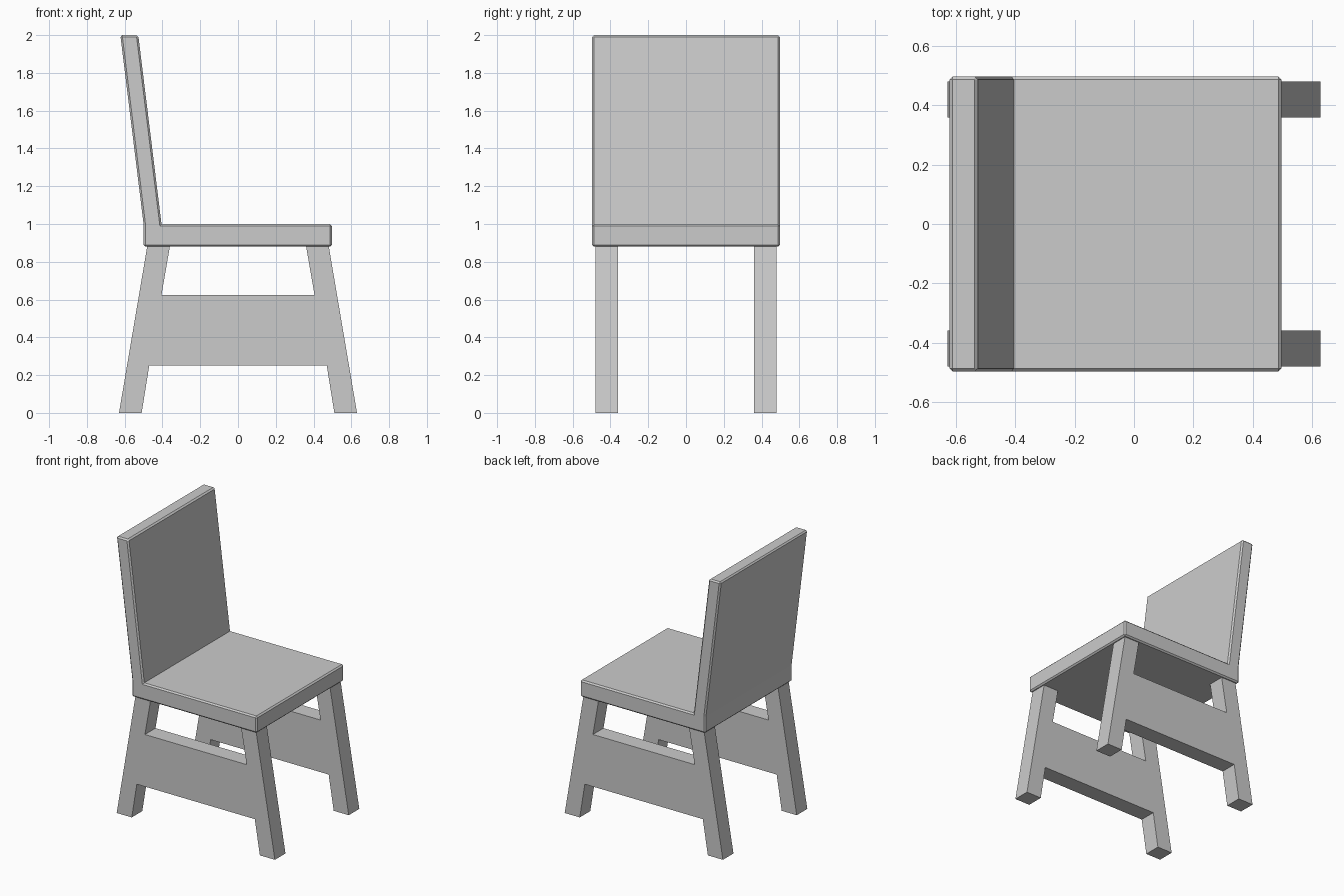
import bpy, bmesh

if "Cube" in bpy.data.objects:
    bpy.data.objects.remove(bpy.data.objects["Cube"])


def extrude_profile(name, pts, y0, y1, bevel=0.0):
    """Extrude an xz outline (counter-clockwise seen from -y) from y0 to y1."""
    bm = bmesh.new()
    face = bm.faces.new([bm.verts.new((x, y0, z)) for x, z in pts])
    ext = bmesh.ops.extrude_face_region(bm, geom=[face], use_keep_orig=True)
    verts = [g for g in ext["geom"] if isinstance(g, bmesh.types.BMVert)]
    bmesh.ops.translate(bm, verts=verts, vec=(0, y1 - y0, 0))
    bmesh.ops.recalc_face_normals(bm, faces=bm.faces)
    if bevel:
        # chamfer only the sharp outward edges
        edges = [e for e in bm.edges if e.calc_face_angle_signed() > 0.5]
        bmesh.ops.bevel(bm, geom=edges, offset=bevel, segments=1,
                        profile=0.5, affect='EDGES')
    mesh = bpy.data.meshes.new(name)
    bm.to_mesh(mesh)
    bm.free()
    obj = bpy.data.objects.new(name, mesh)
    bpy.context.collection.objects.link(obj)
    return obj


# Seat and leaning backrest in one piece
seat = [(-0.5, 0.88), (0.497, 0.88), (0.497, 1.0), (-0.405, 1.0),
        (-0.528, 2.0), (-0.623, 2.0), (-0.5, 1.0)]
extrude_profile("seat_and_back", seat, -0.497, 0.497, bevel=0.01)

# Side frames: two splayed legs joined by a wide board
half = [(0.47, 0.25), (0.51, 0.0), (0.63, 0.0),
        (0.48, 0.885), (0.36, 0.885), (0.405, 0.625)]
frame = half + [(-x, z) for x, z in reversed(half)]
for name, y in (("front_leg_frame", -0.48), ("back_leg_frame", 0.36)):
    extrude_profile(name, frame, y, y + 0.12)
